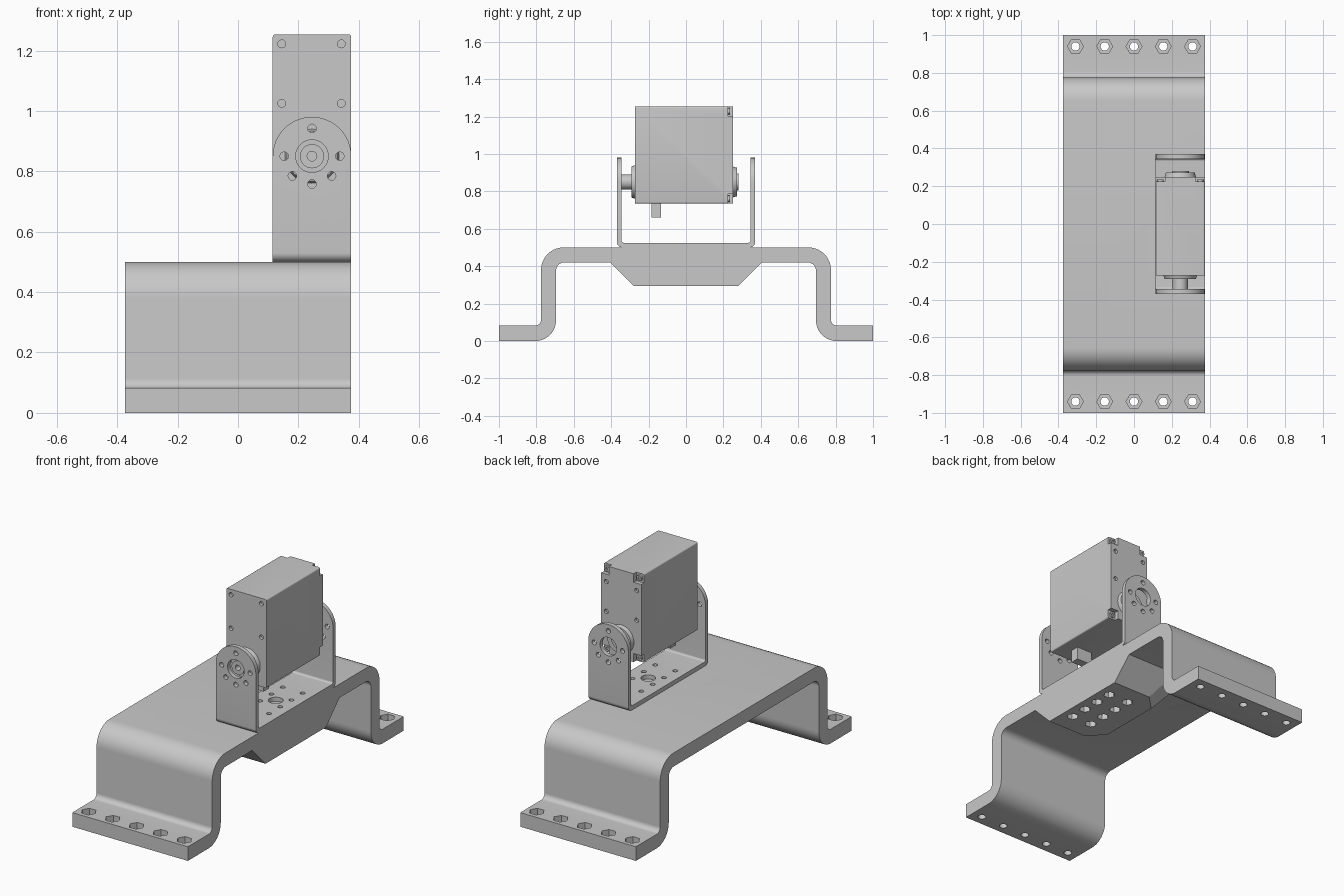
import bpy, bmesh, math
from mathutils import Vector

cube = bpy.data.objects.get("Cube")
if cube:
    bpy.data.objects.remove(cube, do_unlink=True)

grey = bpy.data.materials.new("plain_grey")
grey.use_nodes = True
COLOUR = (0.58, 0.58, 0.58, 1)
grey.diffuse_color = COLOUR
grey.node_tree.nodes["Principled BSDF"].inputs["Base Color"].default_value = COLOUR


def circle(a, b, r, n=32, turn=0.0):
    return [(a + r * math.cos(turn + math.tau * i / n),
             b + r * math.sin(turn + math.tau * i / n)) for i in range(n)]


def box(a0, a1, b0, b1):
    return [(a0, b0), (a1, b0), (a1, b1), (a0, b1)]


def rounded(points, steps=10):
    """Outline with a fillet at each (a, b, radius) corner."""
    out = []
    for i, p in enumerate(points):
        c = Vector(p[:2])
        r = p[2] if len(p) > 2 else 0
        if r == 0:
            out.append(tuple(c))
            continue
        u = (Vector(points[i - 1][:2]) - c).normalized()
        v = (Vector(points[(i + 1) % len(points)][:2]) - c).normalized()
        half = u.angle(v) / 2
        centre = c + (u + v).normalized() * (r / math.sin(half))
        start = (c + u * (r / math.tan(half)) - centre).normalized()
        end = (c + v * (r / math.tan(half)) - centre).normalized()
        for k in range(steps + 1):
            t = k / steps * (math.pi - 2 * half)
            s = math.sin(2 * half)
            spoke = (start * math.sin(math.pi - 2 * half - t) + end * math.sin(t)) / s
            out.append(tuple(centre + spoke * r))
    return out


def prism(name, outlines, axis, lo, hi, taper=1.0):
    """Extrude one or more 2D outlines along an axis; taper scales the hi end."""
    if isinstance(outlines[0][0], (int, float)):
        outlines = [outlines]
    bm = bmesh.new()
    place = {"x": lambda a, b, t: (t, a, b),
             "y": lambda a, b, t: (a, t, b),
             "z": lambda a, b, t: (a, b, t)}[axis]
    for pts in outlines:
        n = len(pts)
        ca, cb = sum(p[0] for p in pts) / n, sum(p[1] for p in pts) / n
        low = [bm.verts.new(place(a, b, lo)) for a, b in pts]
        high = [bm.verts.new(place(ca + (a - ca) * taper, cb + (b - cb) * taper, hi))
                for a, b in pts]
        bm.faces.new(low)
        bm.faces.new(high)
        for i in range(n):
            j = (i + 1) % n
            bm.faces.new((low[i], low[j], high[j], high[i]))
    bmesh.ops.recalc_face_normals(bm, faces=bm.faces)
    me = bpy.data.meshes.new(name)
    bm.to_mesh(me)
    bm.free()
    me.materials.append(grey)
    ob = bpy.data.objects.new(name, me)
    bpy.context.collection.objects.link(ob)
    return ob


def combine(target, tool, operation="DIFFERENCE"):
    """Apply a boolean and discard the tool."""
    mod = target.modifiers.new("shape", "BOOLEAN")
    mod.operation, mod.object, mod.solver = operation, tool, "EXACT"
    bpy.context.view_layer.update()
    deps = bpy.context.evaluated_depsgraph_get()
    me = bpy.data.meshes.new_from_object(target.evaluated_get(deps))
    target.modifiers.clear()
    target.data = me
    bpy.data.objects.remove(tool, do_unlink=True)


def drill(target, outlines, axis, lo, hi):
    combine(target, prism("cutter", outlines, axis, lo, hi))


CX, PIVOT = 0.245, 0.85          # servo centre and pivot height
X0, X1 = 0.115, 0.375            # servo and bracket width

# Bent base strip
half = [(0.775, 0.5, 0.12), (0.775, 0.083, 0.03), (1, 0.083),
        (1, 0), (0.695, 0, 0.11), (0.695, 0.42, 0.045)]
mirror = [(-p[0],) + p[1:] for p in reversed(half)]
base = prism("base_strip", rounded(half + mirror), "x", -0.375, 0.375)

# Reinforcing boss under the bracket, flaring upward, flush with the strip side
boss = prism("boss", [(0.375, -0.28), (0.375, 0.28), (0.125, 0.28),
                      (0.035, 0.19), (0.035, -0.19), (0.125, -0.28)], "z", 0.295, 0.455)
for v in boss.data.vertices:
    if v.co.z > 0.4:
        v.co.y *= 0.44 / 0.28
        v.co.x = 0.375 - (0.375 - v.co.x) * 1.4
combine(base, boss, "UNION")

# Foot bolt holes with hexagonal pockets
feet = [(0.155 * i, 0.94 * s) for i in range(-2, 3) for s in (-1, 1)]
drill(base, [circle(x, y, 0.022, 20) for x, y in feet], "z", -0.05, 0.15)
drill(base, [circle(x, y, 0.042, 6) for x, y in feet], "z", 0.035, 0.15)

# Bracket bolt holes with nut pockets under the boss
bolts = [(CX + dx, y) for dx in (-0.065, 0.065) for y in (-0.157, -0.052, 0.052, 0.157)]
drill(base, [circle(x, y, 0.014, 16) for x, y in bolts], "z", 0.2, 0.6)
drill(base, [circle(x, y, 0.032, 6) for x, y in bolts], "z", 0.2, 0.34)

# U bracket with round-topped arms
bracket = prism("servo_bracket", rounded([
    (0.37, 1), (0.37, 0.5, 0.03), (-0.37, 0.5, 0.03), (-0.37, 1),
    (-0.345, 1), (-0.345, 0.525, 0.012), (0.345, 0.525, 0.012), (0.345, 1)]), "x", X0, X1)
arch = [(CX + 0.13 * math.cos(math.pi * i / 32), PIVOT + 0.13 * math.sin(math.pi * i / 32))
        for i in range(33)]
combine(bracket, prism("arch", arch + [(X0, 0.4), (X1, 0.4)], "y", -0.5, 0.5), "INTERSECT")
angles = (0, 90, 180, 225, 270, 315)
arm_holes = [circle(CX + 0.092 * math.cos(math.radians(a)),
                    PIVOT + 0.092 * math.sin(math.radians(a)), 0.014, 16) for a in angles]
drill(bracket, arm_holes + [circle(CX, PIVOT, 0.054)], "y", -0.5, 0.5)
drill(bracket, [circle(x, y, 0.014, 16) for x, y in bolts] + [circle(CX, 0, 0.04)],
      "z", 0.4, 0.6)

# Servo case
body = prism("servo_body", rounded([(X0, 0.735, 0.008), (X1, 0.735, 0.008),
                                    (X1, 1.253, 0.008), (X0, 1.253, 0.008)], 4),
             "y", -0.272, 0.25)
notches = [box(a, a + 0.15, b, b + 0.15) for a in (X0 - 0.1, X1 - 0.05)
           for b in (0.635, 1.203)]
drill(body, notches, "y", 0.225, 0.4)
drill(body, [circle(x, z, 0.013, 16) for x in (0.145, 0.342) for z in (1.025, 1.222)],
      "y", -0.4, -0.255)
drill(body, [circle(x, z, 0.013, 16) for x in (0.145, 0.342) for z in (0.985, 1.16)],
      "y", 0.235, 0.4)

# Recessed corner screws on the rear lid
for side, x in (("right", X0 + 0.025), ("left", X1 - 0.025)):
    for level, z in (("lower", 0.76), ("upper", 1.228)):
        screw = prism(f"{level}_{side}_lid_screw", circle(x, z, 0.017, 16), "y", 0.22, 0.236)
        drill(screw, circle(x, z, 0.008, 6), "y", 0.23, 0.3)

# Front hub and output shaft
prism("front_hub", circle(CX, PIVOT, 0.092, 48), "y", -0.265, -0.292, 0.9)
shaft = prism("output_shaft", circle(CX, PIVOT, 0.04), "y", -0.352, -0.28)
drill(shaft, circle(CX, PIVOT, 0.016, 20), "y", -0.4, -0.31)

# Rear idler hub with a raised ring
prism("rear_hub", circle(CX, PIVOT, 0.085, 48), "y", 0.24, 0.272, 0.9)
ring = prism("rear_hub_ring", circle(CX, PIVOT, 0.045), "y", 0.26, 0.28)
drill(ring, circle(CX, PIVOT, 0.018, 20), "y", 0.27, 0.4)

# Cable outlet under the case
prism("cable_outlet", box(CX - 0.05, CX + 0.05, -0.185, -0.135), "z", 0.66, 0.745)

# Smooth bends, crisp edges
for ob in bpy.context.view_layer.objects:
    ob.select_set(ob.type == "MESH" and grey.name in ob.data.materials)
bpy.context.view_layer.objects.active = base
bpy.ops.object.shade_smooth_by_angle(angle=math.radians(30))
